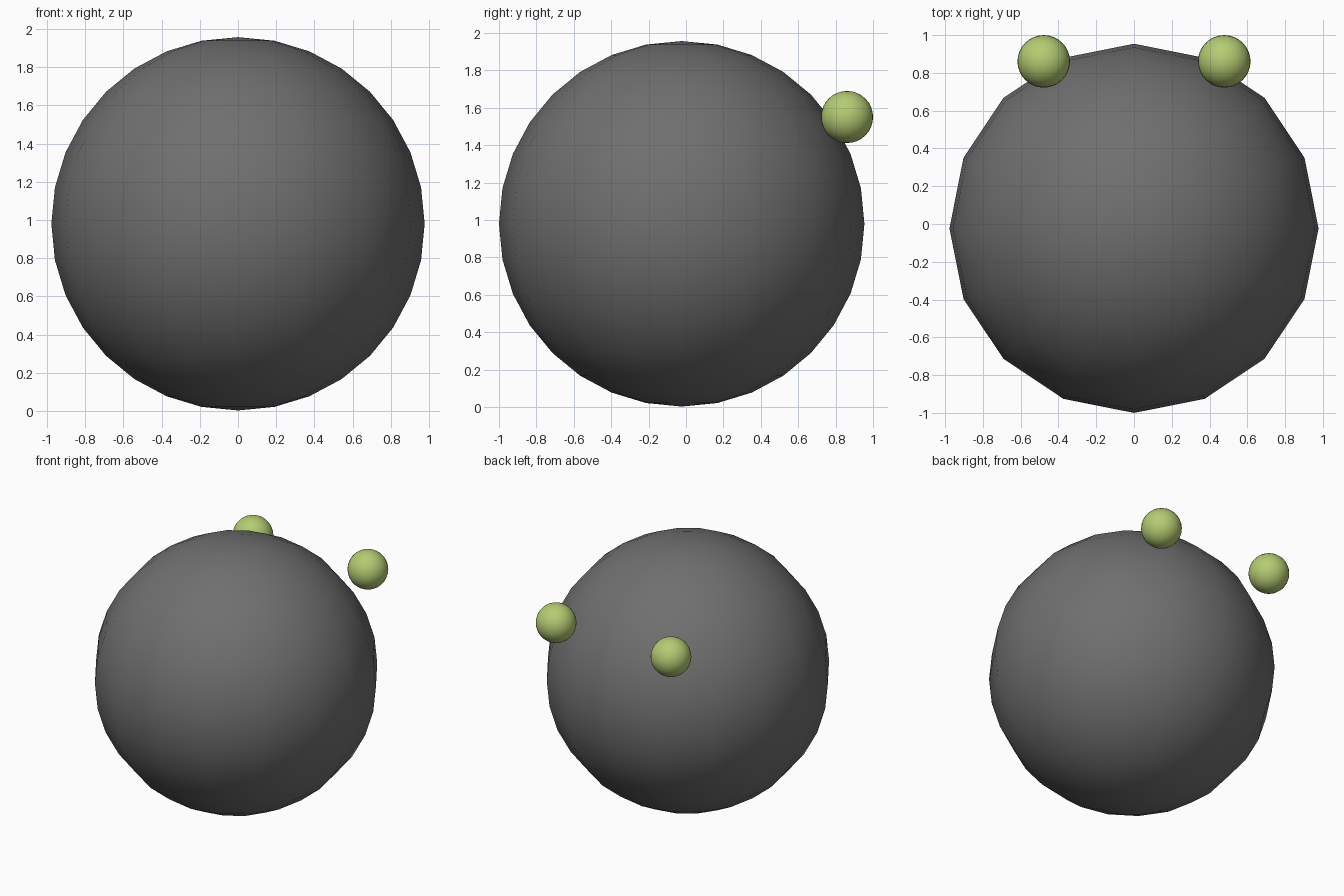
import bpy

if "Cube" in bpy.data.objects:
    bpy.data.objects.remove(bpy.data.objects["Cube"])


def material(name, color):
    mat = bpy.data.materials.new(name)
    mat.diffuse_color = color
    mat.use_nodes = True
    mat.node_tree.nodes["Principled BSDF"].inputs["Base Color"].default_value = mat.diffuse_color
    return mat


def ball(name, center, radius, segments, rings, mat):
    bpy.ops.mesh.primitive_uv_sphere_add(
        segments=segments, ring_count=rings, radius=radius, location=center)
    obj = bpy.context.object
    obj.name = name
    obj.data.materials.append(mat)
    bpy.ops.object.shade_smooth()
    return obj


dark = material("dark_grey", (0.16, 0.16, 0.16, 1))
green = material("green", (0.46, 0.60, 0.17, 1))

# Large body with a low-poly outline
ball("body", (0, -0.023, 0.98), 0.977, 16, 16, dark)

# Pair of small balls floating just off the upper back
for side, x in (("left", -0.478), ("right", 0.478)):
    ball("small_ball_" + side, (x, 0.861, 1.551), 0.139, 32, 16, green)
